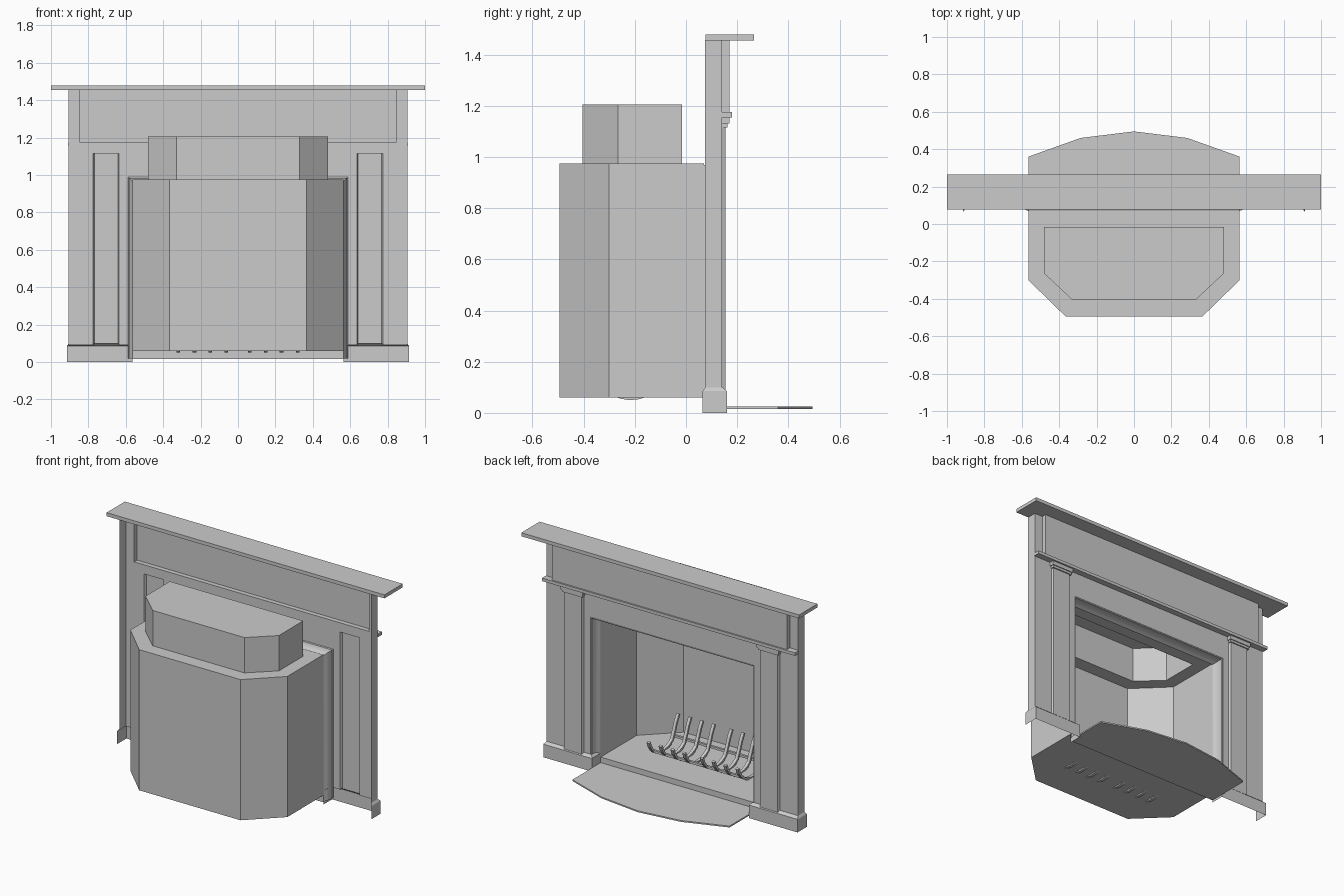
import bpy, bmesh, math

if "Cube" in bpy.data.objects:
    bpy.data.objects.remove(bpy.data.objects["Cube"])


def finish(bm, name, smooth=False, mirror=False):
    bmesh.ops.remove_doubles(bm, verts=bm.verts, dist=1e-5)
    bmesh.ops.recalc_face_normals(bm, faces=bm.faces)
    me = bpy.data.meshes.new(name)
    bm.to_mesh(me)
    bm.free()
    ob = bpy.data.objects.new(name, me)
    bpy.context.collection.objects.link(ob)
    if mirror:
        m = ob.modifiers.new("Mirror", 'MIRROR')
        m.use_mirror_merge = False
    if smooth:
        bpy.ops.object.select_all(action='DESELECT')
        ob.select_set(True)
        bpy.context.view_layer.objects.active = ob
        bpy.ops.object.shade_smooth_by_angle(angle=math.radians(40))
    return ob


def loft(bm, rings, closed=False):
    """Bridge equal-length rings of points with quads."""
    vs = [[bm.verts.new(p) for p in r] for r in rings]
    n = len(rings[0])
    for a, b in zip(vs, vs[1:]):
        for i in range(n if closed else n - 1):
            j = (i + 1) % n
            bm.faces.new((a[i], a[j], b[j], b[i]))
    return vs


def at(plan, z):
    return [(x, y, z) for x, y in plan]


def both(half):
    """Complete a right-hand plan outline with its left-hand mirror."""
    return half + [(-x, y) for x, y in reversed(half)]


def box(name, x0, x1, y0, y1, z0, z1, mirror=False):
    bm = bmesh.new()
    vs = loft(bm, [at([(x0, y0), (x1, y0), (x1, y1), (x0, y1)], z) for z in (z0, z1)], True)
    bm.faces.new(vs[0])
    bm.faces.new(vs[1])
    return finish(bm, name, mirror=mirror)


# Firebox shell: open towards +y, with a smoke chamber on top
outer = both([(.565, .07), (.565, -.30), (.365, -.495)])
inner = both([(.48, -.015), (.48, -.265), (.33, -.405)])
bm = bmesh.new()
walls = loft(bm, [at(outer, .06), at(outer, .975)])
bm.faces.new(walls[0])
chamber = loft(bm, [at(outer, .975), at(inner, .975), at(inner, 1.205)], True)
bm.faces.new(chamber[-1])
finish(bm, "firebox")

# Riser below the firebox floor and the bowed hearth slab
bm = bmesh.new()
loft(bm, [at([(-.565, .07), (.565, .07)], z) for z in (.015, .06)])
finish(bm, "floor_riser")
hearth = both([(.565, .07), (.565, .36), (.285, .46)])
hearth.insert(3, (0, .495))
bm = bmesh.new()
slab = loft(bm, [at(hearth, z) for z in (.015, .024)], True)
bm.faces.new(slab[0])
bm.faces.new(slab[1])
finish(bm, "hearth_slab")

# Surround legs: side return, flat panel and raised pilaster in one hollow profile
leg = [(.905, .075), (.905, .14), (.775, .14), (.768, .155),
       (.642, .155), (.635, .14), (.588, .14)]
bm = bmesh.new()
loft(bm, [at(leg, z) for z in (.09, 1.165)])
finish(bm, "surround_leg", mirror=True)
bm = bmesh.new()
loft(bm, [at([(-.588, .14), (.588, .14)], z) for z in (.99, 1.165)])
finish(bm, "surround_header")

# Opening moulding swept around the firebox mouth with mitred corners
bm = bmesh.new()
prof = [(.023, .14), (.021, .142), (.016, .138), (.017, .12), (.015, .105),
        (.009, .088), (.002, .078), (0, .07)]
loft(bm, [[(-.565 - d, y, .02), (-.565 - d, y, .968 + d),
           (.565 + d, y, .968 + d), (.565 + d, y, .02)] for d, y in prof])
finish(bm, "opening_moulding", smooth=True)

# Plinths with a bevelled top
low = [(.915, .065), (.915, .16), (.565, .16), (.565, .07)]
top = [(.905, .075), (.905, .142), (.58, .142), (.58, .075)]
bm = bmesh.new()
loft(bm, [at(low, 0), at(low, .085), at(top, .1)])
finish(bm, "plinth", mirror=True)

# Stepped pilaster capitals and the ledge over them
box("capital_lower", .632, .778, .14, .163, 1.115, 1.13, True)
box("capital_upper", .626, .784, .14, .169, 1.13, 1.155, True)
box("ledge", -.91, .91, .14, .18, 1.155, 1.175)

# Frieze with raised centre panel, hollow at the back
frieze = both([(.905, .075), (.905, .14), (.845, .14), (.845, .17)])
bm = bmesh.new()
loft(bm, [at(frieze, z) for z in (1.165, 1.456)])
finish(bm, "frieze")

# Mantel shelf
box("mantel_shelf", -1, 1, .077, .265, 1.455, 1.478)

# Fire grate: curved flat bars, dipping to just below the floor
path = []
for i in range(10):
    a = math.radians(-15 - i * 13)
    path.append((-.215 + .155 * math.cos(a), .205 + .155 * math.sin(a)))
path += [(-.345, .15), (-.36, .19), (-.385, .235)]
bm = bmesh.new()
for x in (.063, .148, .233, .32):
    rings = []
    for i, (y, z) in enumerate(path):
        p, q = path[max(i - 1, 0)], path[min(i + 1, len(path) - 1)]
        ln = math.hypot(q[0] - p[0], q[1] - p[1])
        ny, nz = (q[1] - p[1]) / ln * .015, -(q[0] - p[0]) / ln * .015
        rings.append([(x - .01, y, z), (x + .01, y, z),
                      (x + .01, y + ny, z + nz), (x - .01, y + ny, z + nz)])
    vs = loft(bm, rings, True)
    bm.faces.new(vs[0])
    bm.faces.new(vs[-1])
finish(bm, "grate_bar", mirror=True)
box("grate_front_rail", -.33, .33, -.125, -.11, .088, .103)
box("grate_back_rail", -.33, .33, -.34, -.325, .105, .12)
